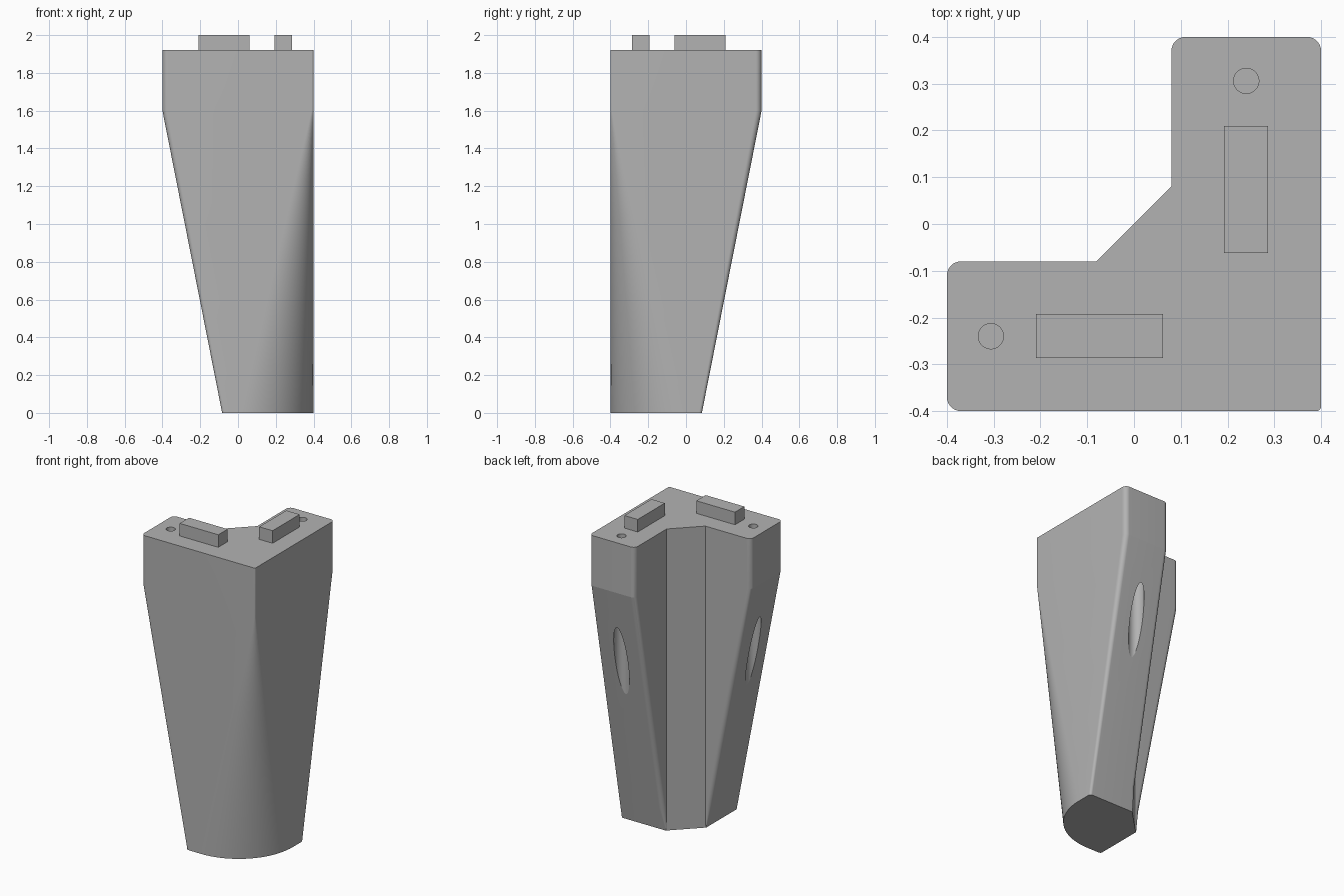
import bpy, bmesh, math
from mathutils import Vector

if "Cube" in bpy.data.objects:
    bpy.data.objects.remove(bpy.data.objects["Cube"])

grey = bpy.data.materials.new("light grey")
grey.diffuse_color = (0.45, 0.45, 0.45, 1)
grey.use_nodes = True
grey.node_tree.nodes["Principled BSDF"].inputs["Base Color"].default_value = grey.diffuse_color


def finish(name, bm, colour=True):
    bmesh.ops.recalc_face_normals(bm, faces=bm.faces)
    me = bpy.data.meshes.new(name)
    bm.to_mesh(me)
    bm.free()
    ob = bpy.data.objects.new(name, me)
    bpy.context.collection.objects.link(ob)
    me.materials.append(grey)
    return ob


def rounded(corner, a, b, r, n):
    """Arc across a right-angled corner; a and b point along the two edges."""
    c, a, b = Vector(corner), Vector(a), Vector(b)
    out = []
    for i in range(n + 1):
        t = math.pi / 2 * i / n
        out.append(c + r * ((1 - math.sin(t)) * a + (1 - math.cos(t)) * b))
    return out


def section(z):
    """L-shaped outline at a height: tapering ends, growing outer round."""
    t = min(z / 1.6, 1)
    e = 0.084 + 0.316 * t                   # reach of both ends
    big = 0.38 + (0.01 - 0.38) * t          # round on the outer corner
    r = 0.015 + 0.015 * t                   # rounds on the ends
    ri = min(0.03, 0.002 + 0.19 * z)        # rounds on the inner side of the ends
    L, R, U, D = (-1, 0), (1, 0), (0, 1), (0, -1)
    pts = rounded((-e, -0.4), U, R, r, 16)
    pts += rounded((0.4, -0.4), L, U, big, 20)
    pts += rounded((0.4, e), D, L, r, 16)
    pts += rounded((0.08, e), R, D, ri, 16)
    pts += [Vector((0.08, 0.08)), Vector((-0.08, -0.08))]
    pts += rounded((-e, -0.08), R, D, ri, 16)
    return [(p.x, p.y, z) for p in pts]


# Leg body lofted through outlines
bm = bmesh.new()
rings = [[bm.verts.new(p) for p in section(z)] for z in (0, 0.147, 0.5, 1.0, 1.6, 1.92)]
for lo, hi in zip(rings, rings[1:]):
    for i in range(len(lo)):
        j = (i + 1) % len(lo)
        bm.faces.new((lo[i], lo[j], hi[j], hi[i]))
bm.faces.new(rings[0][::-1])
bm.faces.new(rings[-1])
leg = finish("leg_body", bm)


# Screw pilot holes from the top and screw pockets through the sloped ends
def cutter(name, x, y, r, z0, z1):
    bm = bmesh.new()
    bmesh.ops.create_cone(bm, cap_ends=True, segments=64, radius1=r, radius2=r, depth=z1 - z0)
    bmesh.ops.translate(bm, verts=bm.verts, vec=(x, y, (z0 + z1) / 2))
    ob = finish(name, bm)
    ob.hide_render = True
    return ob


bpy.context.view_layer.objects.active = leg
for x, y in ((-0.306, -0.24), (0.24, 0.306)):
    for name, r, z0, z1 in (("pilot_hole", 0.027, 1.75, 2.0), ("screw_pocket", 0.045, 0.5, 1.6)):
        cut = cutter(name, x, y, r, z0, z1)
        mod = leg.modifiers.new(name, 'BOOLEAN')
        mod.operation = 'DIFFERENCE'
        mod.solver = 'EXACT'
        mod.object = cut
        bpy.ops.object.modifier_apply(modifier=mod.name)
        bpy.data.objects.remove(cut)

# Smooth the rounds, keep the shallow break at the taper sharp
bpy.ops.object.select_all(action='DESELECT')
leg.select_set(True)
bpy.ops.object.shade_smooth_by_angle(angle=math.radians(8))

# Two tenons on top
for name, x0, x1, y0, y1 in (("front_tenon", -0.21, 0.062, -0.287, -0.193),
                             ("side_tenon", 0.193, 0.287, -0.062, 0.21)):
    bm = bmesh.new()
    bmesh.ops.create_cube(bm, size=1)
    bmesh.ops.scale(bm, verts=bm.verts, vec=(x1 - x0, y1 - y0, 0.08))
    bmesh.ops.translate(bm, verts=bm.verts, vec=((x0 + x1) / 2, (y0 + y1) / 2, 1.96))
    finish(name, bm)
